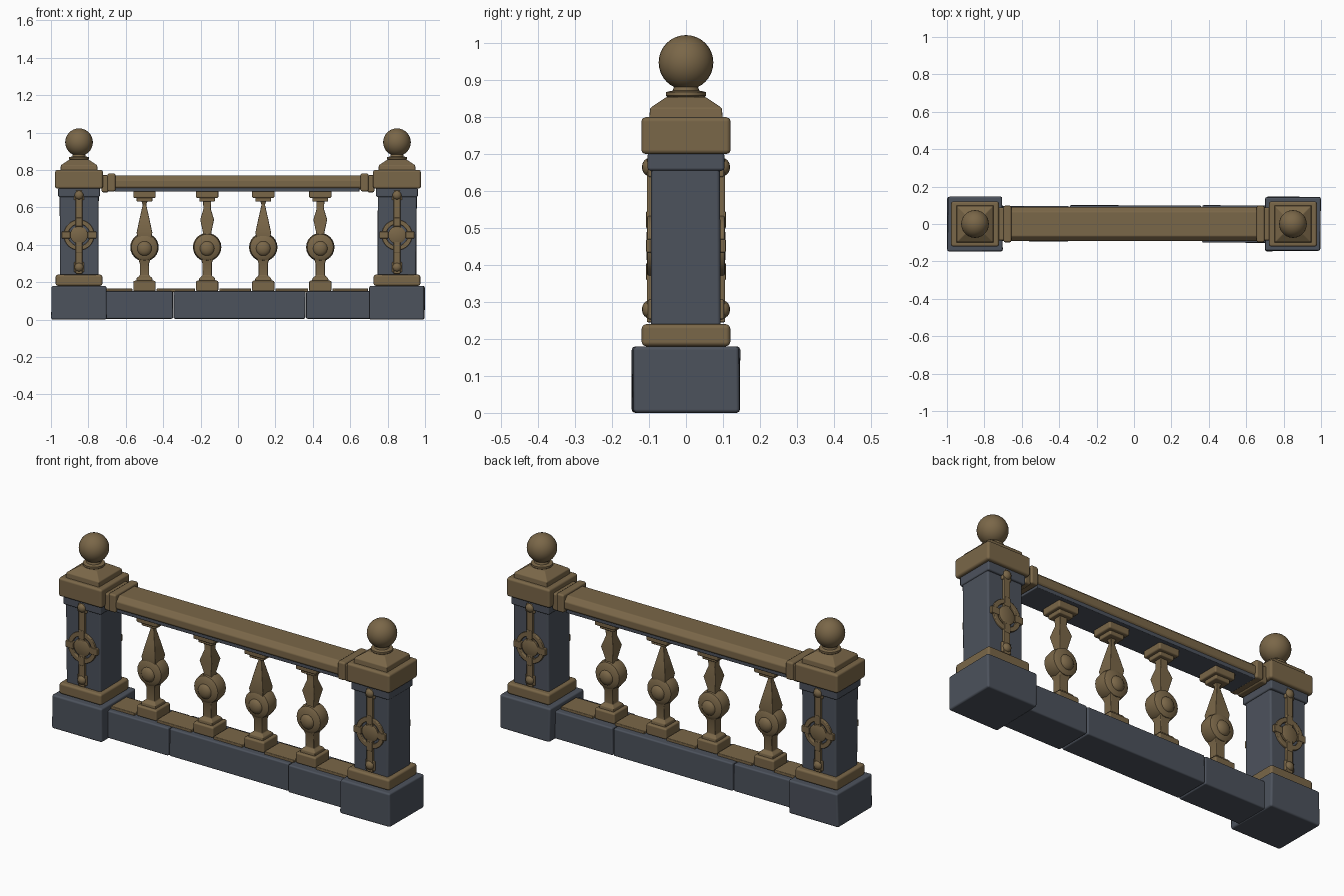
import bpy, bmesh, random
from math import pi, radians, sqrt, cos, sin
from mathutils import Matrix, Vector

random.seed(4)
cube = bpy.data.objects.get("Cube")
if cube:
    bpy.data.objects.remove(cube)


def make_material(name, rgb):
    m = bpy.data.materials.new(name)
    m.use_nodes = True
    m.diffuse_color = (*rgb, 1)
    bsdf = m.node_tree.nodes["Principled BSDF"]
    bsdf.inputs["Base Color"].default_value = (*rgb, 1)
    bsdf.inputs["Roughness"].default_value = 0.8
    return m


bronze = make_material("aged_bronze", (0.195, 0.135, 0.065))
slate = make_material("slate_stone", (0.073, 0.085, 0.108))


def finish(name, bm, mat, bevel=0.0, angle=40):
    """Turn a bmesh into an object with rounded edges."""
    bmesh.ops.recalc_face_normals(bm, faces=bm.faces)
    mesh = bpy.data.meshes.new(name)
    bm.to_mesh(mesh)
    bm.free()
    mesh.materials.append(mat)
    ob = bpy.data.objects.new(name, mesh)
    bpy.context.collection.objects.link(ob)
    bpy.ops.object.select_all(action='DESELECT')
    ob.select_set(True)
    bpy.context.view_layer.objects.active = ob
    if bevel:
        mesh.shade_smooth()
        mod = ob.modifiers.new("worn_edges", 'BEVEL')
        mod.width, mod.segments, mod.harden_normals = bevel, 2, True
        mod.limit_method = 'ANGLE'
    else:
        bpy.ops.object.shade_smooth_by_angle(angle=radians(angle))
    return ob


def box(name, x, y, z, mat, bevel=0.008, jitter=0.0):
    """Block from (min, max) ranges, with optional uneven corners."""
    bm = bmesh.new()
    bmesh.ops.create_cube(bm, size=1)
    for v in bm.verts:
        v.co = Vector([(r[0] + r[1]) / 2 + c * (r[1] - r[0])
                       for c, r in zip(v.co, (x, y, z))])
        v.co += Vector([random.uniform(-jitter, jitter) for _ in range(2)] + [0])
    return finish(name, bm, mat, bevel)


def stack(name, origin, profile, sides, mat, bevel=0.0, turn=None):
    """Rings of (height, half width) joined up; four sides gives a square."""
    bm = bmesh.new()
    scale, start = (sqrt(2), pi / 4) if sides == 4 else (1, 0)
    rings = []
    for h, r in profile:
        angles = [start + 2 * pi * i / sides for i in range(sides)]
        rings.append([bm.verts.new((r * scale * cos(a), r * scale * sin(a), h))
                      for a in angles])
    for low, high in zip(rings, rings[1:]):
        for i in range(sides):
            j = (i + 1) % sides
            bm.faces.new((low[i], low[j], high[j], high[i]))
    bm.faces.new(rings[0])
    bm.faces.new(rings[-1])
    matrix = Matrix.Translation(origin) @ (turn or Matrix())
    bm.transform(matrix)
    return finish(name, bm, mat, bevel)


def ball(name, origin, radius, mat, squash=1.0, segments=20):
    bm = bmesh.new()
    bmesh.ops.create_uvsphere(bm, u_segments=segments, v_segments=segments // 2 + 2,
                              radius=radius)
    bm.transform(Matrix.Translation(origin) @ Matrix.Diagonal((1, squash, 1, 1)))
    return finish(name, bm, mat, angle=60)


def ring(name, origin, inner, outer, depth, mat):
    """Flat ring facing along y."""
    bm = bmesh.new()
    n = 28
    section = [(inner, -depth), (outer, -depth), (outer, depth), (inner, depth)]
    loops = [[bm.verts.new((r * cos(2 * pi * i / n), y, r * sin(2 * pi * i / n)))
              for r, y in section] for i in range(n)]
    for i in range(n):
        a, b = loops[i], loops[(i + 1) % n]
        for k in range(4):
            m = (k + 1) % 4
            bm.faces.new((a[k], a[m], b[m], b[k]))
    bm.transform(Matrix.Translation(origin))
    return finish(name, bm, mat, 0.004)


def around(c, half):
    return (c - half, c + half)


FACE_Y = Matrix.Rotation(pi / 2, 4, 'X')

# Corner posts
for side, px in (("right", -0.85), ("left", 0.85)):
    box(side + "_post_plinth", around(px, 0.147), around(0, 0.145), (0, 0.18),
        slate, 0.01, 0.003)
    box(side + "_post_foot", around(px, 0.125), around(0, 0.12), (0.18, 0.24), bronze, 0.012)
    box(side + "_post_shaft", around(px, 0.104), around(0, 0.093), (0.23, 0.67),
        slate, 0.01, 0.003)
    box(side + "_post_collar", around(px, 0.112), around(0, 0.104), (0.655, 0.705), slate, 0.008)
    box(side + "_post_cap", around(px, 0.128), around(0, 0.121), (0.70, 0.80), bronze, 0.012)
    stack(side + "_post_roof", (px, 0, 0),
          [(0.79, 0.1), (0.825, 0.097), (0.855, 0.052)], 4, bronze, 0.004)
    stack(side + "_finial_neck", (px, 0, 0),
          [(0.85, 0.045), (0.858, 0.054), (0.868, 0.054), (0.872, 0.036), (0.89, 0.03)],
          20, bronze)
    ball(side + "_finial_ball", (px, 0, 0.948), 0.074, bronze, 1, 28)

    # Ornaments on the front and back of each post
    for where, s in (("front", -1), ("back", 1)):
        tag = f"{side}_{where}_ornament"
        y = s * 0.096
        for part, z in (("lower", (0.245, 0.42)), ("upper", (0.48, 0.69))):
            box(f"{tag}_{part}_bar", around(px, 0.018), around(y, 0.01), z, bronze, 0.004)
        for part, z in (("lower", 0.28), ("upper", 0.665)):
            ball(f"{tag}_{part}_stud", (px, s * 0.1, z), 0.024, bronze, 0.8, 14)
            box(f"{tag}_{part}_stud_plate", around(px, 0.027), around(y, 0.007),
                around(z, 0.027), bronze, 0.005)
        ring(tag + "_ring", (px, y, 0.452), 0.058, 0.082, 0.009, bronze)
        stack(tag + "_boss", (px, y, 0.452),
              [(-0.009, 0.047), (0.006, 0.047), (0.011, 0.036)] if s < 0 else
              [(-0.011, 0.036), (-0.006, 0.047), (0.009, 0.047)],
              20, bronze, turn=FACE_Y)
        for dx, dz in ((1, 0), (-1, 0), (0, 1), (0, -1)):
            cx, cz = px + dx * 0.07, 0.452 + dz * 0.07
            box(tag + "_lug", around(cx, 0.024 if dx else 0.018), around(y, 0.012),
                around(cz, 0.024 if dz else 0.018), bronze, 0.004)

# Lower stone course
for name, x, y in (("right", (-0.712, -0.347), (-0.092, 0.097)),
                   ("middle", (-0.343, 0.36), (-0.09, 0.1)),
                   ("left", (0.364, 0.71), (-0.1, 0.1))):
    box(name + "_base_stone", x, y, (0.004, 0.152), slate, 0.008, 0.002)

# Handrail with chamfered top, stone strip below and end brackets
bm = bmesh.new()
section = [(-0.075, 0.695), (-0.09, 0.71), (-0.09, 0.745), (-0.065, 0.77),
           (0.065, 0.77), (0.09, 0.745), (0.09, 0.71), (0.075, 0.695)]
face = bm.faces.new([bm.verts.new((-0.675, y, z)) for y, z in section])
end = bmesh.ops.extrude_face_region(bm, geom=[face])
bmesh.ops.translate(bm, vec=(1.335, 0, 0),
                    verts=[v for v in end["geom"] if isinstance(v, bmesh.types.BMVert)])
finish("handrail", bm, bronze, 0.005)
box("handrail_underside", (-0.66, 0.65), around(0, 0.083), (0.684, 0.705), slate, 0.004)
for side, s in (("right", -1), ("left", 1)):
    for part, lo, hi, w, z in (("inner", 0.655, 0.698, 0.098, (0.685, 0.782)),
                               ("outer", 0.69, 0.73, 0.088, (0.68, 0.772))):
        box(f"{side}_{part}_bracket", sorted((s * lo, s * hi)), around(0, w), z, bronze, 0.01)

# Balusters, alternating between a spear and a diamond
spear = [(0.43, 0.036), (0.465, 0.042), (0.54, 0.026), (0.615, 0.009), (0.64, 0.02)]
diamond = [(0.43, 0.032), (0.465, 0.022), (0.535, 0.037), (0.59, 0.02), (0.64, 0.022)]
centres = (-0.5, -0.165, 0.135, 0.44)
for i, bx in enumerate(centres):
    tag = f"baluster_{i + 1}"
    at = (bx, 0, 0)
    box(tag + "_foot", around(bx, 0.06), around(0, 0.06), (0.15, 0.208), bronze, 0.009)
    stack(tag + "_stem", at, [(0.2, 0.045), (0.222, 0.042), (0.235, 0.025),
                              (0.3, 0.025), (0.34, 0.038)], 4, bronze, 0.004)
    stack(tag + "_disc", (bx, 0, 0.387),
          [(-0.045, 0.05), (-0.034, 0.07), (0, 0.076), (0.034, 0.07), (0.045, 0.05)],
          24, bronze, turn=FACE_Y)
    for s in (-1, 1):
        ball(tag + "_stud", (bx, s * 0.04, 0.38), 0.04, bronze, 0.6, 16)
    stack(tag + "_spindle", at, diamond if i % 2 else spear, 4, bronze, 0.003)
    box(tag + "_neck_block", around(bx, 0.042), around(0, 0.042), (0.63, 0.657), bronze, 0.006)
    box(tag + "_head_block", around(bx, 0.06), around(0, 0.06), (0.65, 0.69), bronze, 0.008)

# Thin plates between the baluster feet
edges = (-0.77,) + centres + (0.76,)
for i, (a, b) in enumerate(zip(edges, edges[1:])):
    box(f"floor_plate_{i + 1}", (a + 0.065, b - 0.065), around(0, 0.066),
        (0.148, 0.166), bronze, 0.004)
